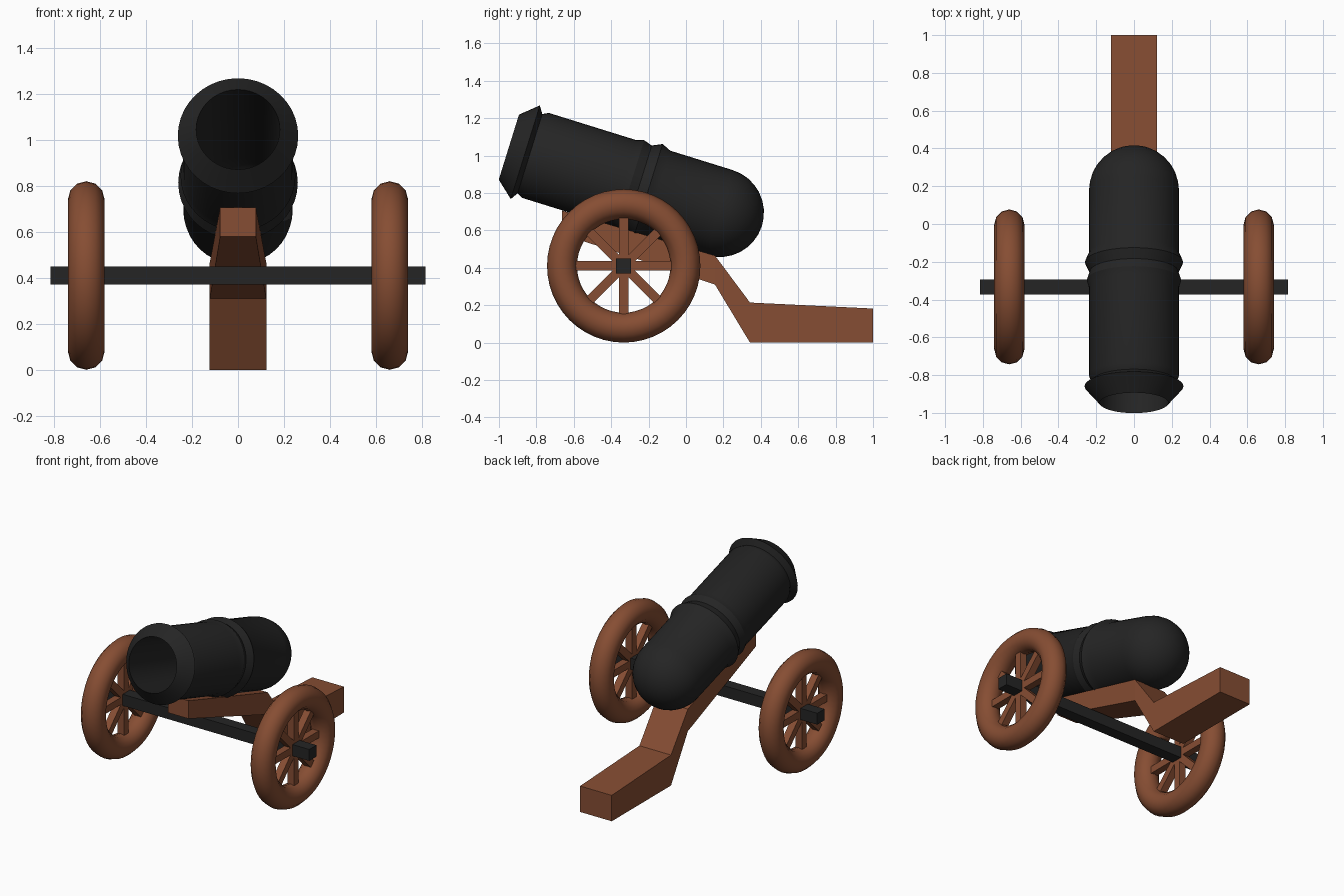
import bpy, bmesh
from math import sin, cos, pi, radians
from mathutils import Matrix, Vector

if "Cube" in bpy.data.objects:
    bpy.data.objects.remove(bpy.data.objects["Cube"])


def material(name, rgb):
    m = bpy.data.materials.new(name)
    m.diffuse_color = (*rgb, 1)
    m.use_nodes = True
    m.node_tree.nodes["Principled BSDF"].inputs["Base Color"].default_value = m.diffuse_color
    return m


WOOD = material("brown_wood", (0.24, 0.075, 0.033))
IRON = material("black_iron", (0.018, 0.018, 0.018))


def finish(name, bm, mat, smooth=None):
    bmesh.ops.remove_doubles(bm, verts=bm.verts, dist=1e-5)
    bmesh.ops.recalc_face_normals(bm, faces=bm.faces)
    me = bpy.data.meshes.new(name)
    bm.to_mesh(me)
    bm.free()
    me.materials.append(mat)
    ob = bpy.data.objects.new(name, me)
    bpy.context.collection.objects.link(ob)
    if smooth:
        bpy.ops.object.select_all(action='DESELECT')
        ob.select_set(True)
        bpy.context.view_layer.objects.active = ob
        bpy.ops.object.shade_smooth_by_angle(angle=radians(smooth))
    return ob


def lathe(name, points, mat, steps, smooth, closed=False):
    """Revolve (distance along axis, radius) points around local z."""
    bm = bmesh.new()
    vs = [bm.verts.new((r, 0, s)) for s, r in points]
    pairs = list(zip(vs, vs[1:])) + ([(vs[-1], vs[0])] if closed else [])
    edges = [bm.edges.new(p) for p in pairs]
    bmesh.ops.spin(bm, geom=vs + edges, cent=(0, 0, 0), axis=(0, 0, 1),
                   angle=2 * pi, steps=steps)
    return finish(name, bm, mat, smooth)


def add_box(bm, size, matrix):
    bmesh.ops.create_cube(bm, size=1, matrix=matrix @ Matrix.Diagonal((*size, 1)))


# Barrel: bore, flared muzzle, two ridges and a round breech in one profile
def dome(s, r, n=8):
    return [(s + r * sin(i * pi / 2 / n), r * cos(i * pi / 2 / n)) for i in range(n + 1)]


bore = list(reversed(dome(1.0, 0.18)))
outside = [(0, 0.182), (0.092, 0.262), (0.118, 0.222), (0.15, 0.238), (0.64, 0.238),
           (0.68, 0.25), (0.727, 0.235), (0.78, 0.26), (0.83, 0.238)]
barrel = lathe("barrel", bore + outside + dome(1.179, 0.238), IRON, 40, 30)
barrel.location = (0, -0.947, 1.045)
barrel.rotation_euler = (-radians(107.27), 0, 0)

# Carriage beam: (y, bottom z, top z, half width) stations from front to tail
stations = [(-0.663, 0.58, 0.706, 0.078), (0.155, 0.31, 0.465, 0.123),
            (0.342, 0, 0.214, 0.123), (1.0, 0, 0.182, 0.123)]
bm = bmesh.new()
rings = [[bm.verts.new(p) for p in ((-w, y, lo), (w, y, lo), (w, y, hi), (-w, y, hi))]
         for y, lo, hi, w in stations]
for a, b in zip(rings, rings[1:]):
    for i in range(4):
        j = (i + 1) % 4
        bm.faces.new((a[i], a[j], b[j], b[i]))
bm.faces.new(rings[0])
bm.faces.new(rings[-1])
finish("carriage_beam", bm, WOOD)

# Axle
HUB_Y, HUB_Z, WHEEL_X = -0.333, 0.41, 0.66
bm = bmesh.new()
add_box(bm, (1.63, 0.08, 0.08), Matrix.Translation((0, HUB_Y, HUB_Z)))
finish("axle", bm, IRON)

# Wheels: round rim plus four crossing bars that make eight spokes
for side, label in ((-1, "left"), (1, "right")):
    centre = Vector((side * WHEEL_X, HUB_Y, HUB_Z))
    tube = [(0.08 * sin(i * pi / 6), 0.33 + 0.08 * cos(i * pi / 6)) for i in range(12)]
    rim = lathe(label + "_wheel_rim", tube, WOOD, 48, 40, closed=True)
    rim.location = centre
    rim.rotation_euler = (0, pi / 2, 0)
    bm = bmesh.new()
    for k in range(4):
        add_box(bm, (0.05, 0.05, 0.6),
                Matrix.Translation(centre) @ Matrix.Rotation(k * pi / 4, 4, 'X'))
    finish(label + "_wheel_spokes", bm, WOOD)
